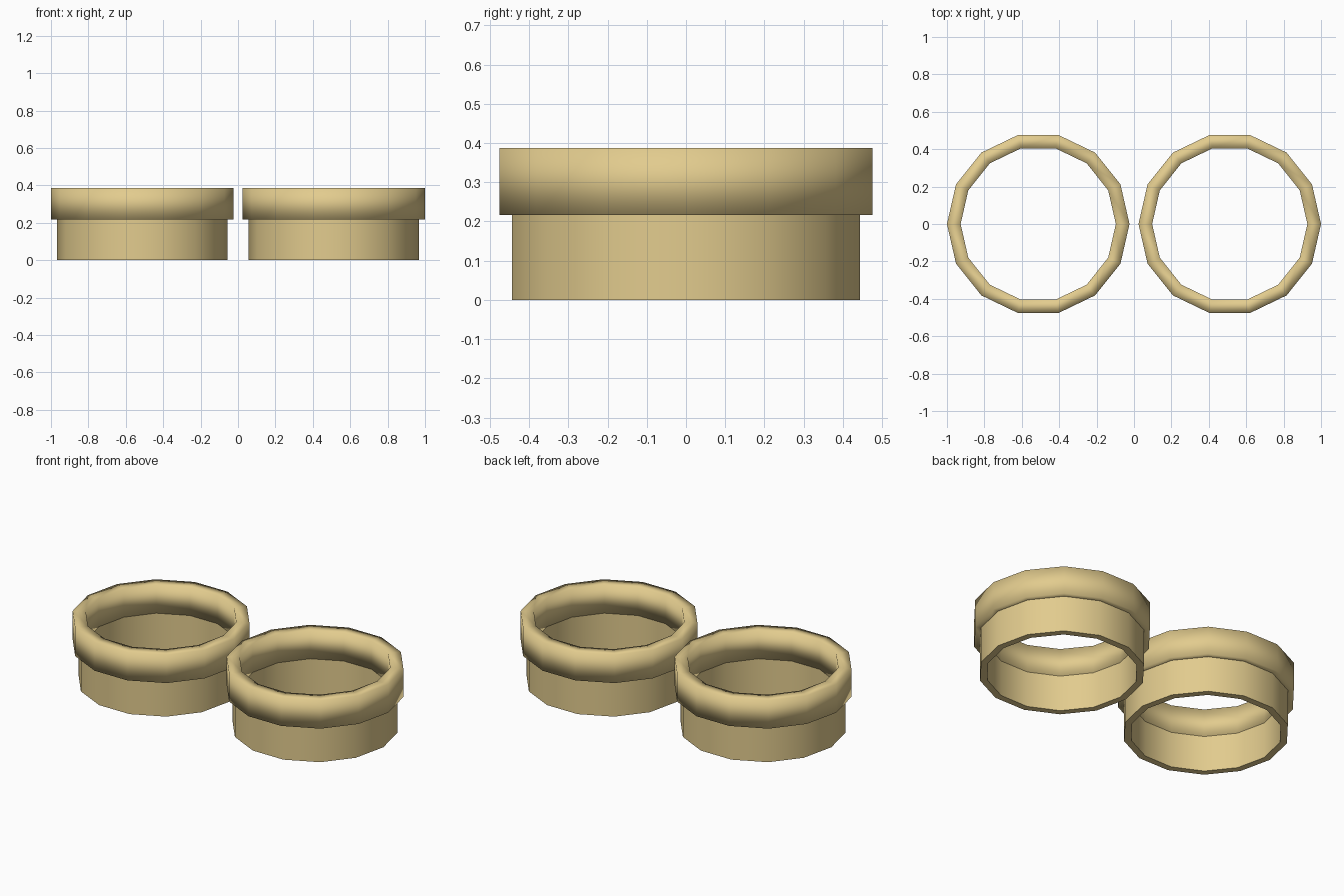
import bpy, bmesh, math

if "Cube" in bpy.data.objects:
    bpy.data.objects.remove(bpy.data.objects["Cube"])

SIDES = 14
INNER = 0.415

tan = bpy.data.materials.new("tan")
tan.diffuse_color = (0.76, 0.6, 0.27, 1)
tan.use_nodes = True
tan.node_tree.nodes["Principled BSDF"].inputs["Base Color"].default_value = tan.diffuse_color


def ring(name, x, r_in, r_out, z0, z1):
    """Closed square-section ring with SIDES facets."""
    bm = bmesh.new()
    section = [(r_out, z0), (r_out, z1), (r_in, z1), (r_in, z0)]
    loops = []
    for i in range(SIDES):
        a = 2 * math.pi * i / SIDES
        loops.append([bm.verts.new((r * math.cos(a), r * math.sin(a), z)) for r, z in section])
    for i in range(SIDES):
        a, b = loops[i], loops[(i + 1) % SIDES]
        for j in range(4):
            k = (j + 1) % 4
            bm.faces.new((a[j], b[j], b[k], a[k]))
    bmesh.ops.recalc_face_normals(bm, faces=bm.faces)
    mesh = bpy.data.meshes.new(name)
    bm.to_mesh(mesh)
    bm.free()
    mesh.materials.append(tan)
    mesh.shade_smooth()
    obj = bpy.data.objects.new(name, mesh)
    obj.location.x = x
    bpy.context.collection.objects.link(obj)
    return obj


for side, x in (("left", -0.512), ("right", 0.512)):
    # Thin lower sleeve with crisp edges
    sleeve = ring(side + "_sleeve", x, INNER, 0.455, 0, 0.217)
    bpy.ops.object.select_all(action='DESELECT')
    sleeve.select_set(True)
    bpy.context.view_layer.objects.active = sleeve
    bpy.ops.object.shade_smooth_by_angle(angle=math.radians(30))
    # Wider upper rim, softly shaded all round
    ring(side + "_rim", x, INNER, 0.488, 0.217, 0.387)
